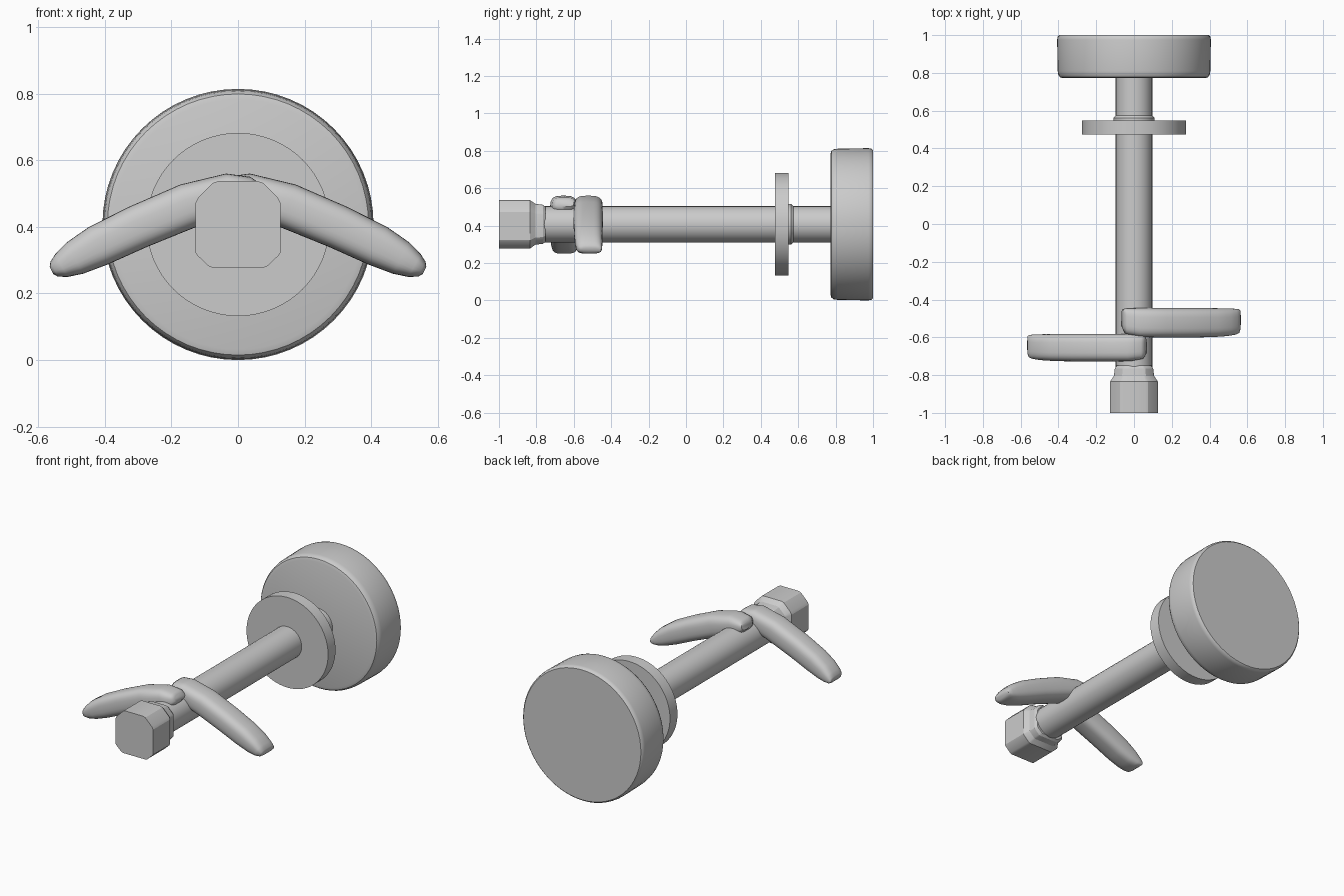
import bpy, bmesh, math

if "Cube" in bpy.data.objects:
    bpy.data.objects.remove(bpy.data.objects["Cube"])

AXIS_Z = 0.407


def loft(name, rings, angle=35):
    """Skin a list of equal-length point rings, cap both ends, shade smooth by angle."""
    bm = bmesh.new()
    loops = [[bm.verts.new(p) for p in ring] for ring in rings]
    n = len(loops[0])
    for a, b in zip(loops, loops[1:]):
        for i in range(n):
            j = (i + 1) % n
            bm.faces.new((a[i], a[j], b[j], b[i]))
    bm.faces.new(loops[0])
    bm.faces.new(loops[-1])
    bmesh.ops.recalc_face_normals(bm, faces=bm.faces)
    mesh = bpy.data.meshes.new(name)
    bm.to_mesh(mesh)
    bm.free()
    obj = bpy.data.objects.new(name, mesh)
    bpy.context.collection.objects.link(obj)
    bpy.ops.object.select_all(action='DESELECT')
    obj.select_set(True)
    bpy.context.view_layer.objects.active = obj
    bpy.ops.object.shade_smooth_by_angle(angle=math.radians(angle))
    return obj


def lathe(name, profile, sides=64):
    """Turn (y, radius) pairs around the long axis."""
    turn = [2 * math.pi * i / sides for i in range(sides)]
    return loft(name, [[(r * math.cos(t), y, AXIS_Z + r * math.sin(t)) for t in turn]
                       for y, r in profile])


def spow(v, e):
    return math.copysign(abs(v) ** e, v)


def blade(name, side, y_mid, depth, root_shift):
    """Curved finger with a rounded-box section, swept from the hub to the tip."""
    # x, z, half width, depth factor
    path = [(-0.06, 0.520, 0.020, 0.65), (-0.045, 0.515, 0.036, 0.85),
            (0.02, 0.502, 0.060, 0.98), (0.15, 0.463, 0.068, 1.0),
            (0.30, 0.400, 0.066, 1.0), (0.42, 0.343, 0.063, 0.98),
            (0.49, 0.306, 0.053, 0.94), (0.53, 0.284, 0.039, 0.89),
            (0.552, 0.273, 0.025, 0.82), (0.56, 0.269, 0.012, 0.70)]
    rings = []
    for k, (x, z, w, d) in enumerate(path):
        a, b = path[max(k - 1, 0)], path[min(k + 1, len(path) - 1)]
        slope = math.atan2(b[1] - a[1], b[0] - a[0])
        shift = (1 - d) * depth * (0.6 if k > 4 else root_shift)
        ring = []
        for i in range(32):
            t = 2 * math.pi * i / 32
            u, v = w * spow(math.sin(t), 0.75), depth * d * spow(math.cos(t), 0.6)
            ring.append((side * (x - u * math.sin(slope)), y_mid + shift + v,
                         z + u * math.cos(slope)))
        rings.append(ring)
    return loft(name, rings, 50)


# Large end wheel with softened rims
lathe("end_wheel", [(0.772, 0.375), (0.777, 0.392), (0.79, 0.401), (0.81, 0.404),
                    (0.975, 0.407), (0.992, 0.404), (1.0, 0.396)])

# Thin sharp-edged flange and the small lip behind it
lathe("flange", [(0.475, 0.275), (0.547, 0.275)])
lathe("flange_lip", [(0.54, 0.108), (0.562, 0.108), (0.575, 0.097)])

# Long shaft
lathe("shaft", [(-0.80, 0.097), (0.80, 0.097)], 32)

# Two staggered blades
blade("right_blade", 1, -0.523, 0.078, 0.8)
blade("left_blade", -1, -0.655, 0.073, 0.3)

# Chamfered square head, necking down onto the shaft
half = [(0.06, 0.130), (0.075, 0.125), (0.12, 0.080), (0.127, 0.065),
        (0.127, -0.085), (0.122, -0.093), (0.088, -0.125), (0.075, -0.130)]
outline = half + [(-x, z) for x, z in reversed(half)]
loft("head", [[(s * x, y, AXIS_Z + s * z) for x, z in outline]
              for y, s in [(-1.0, 1.0), (-0.835, 1.0), (-0.805, 0.84), (-0.765, 0.80),
                           (-0.75, 0.72)]], 25)
